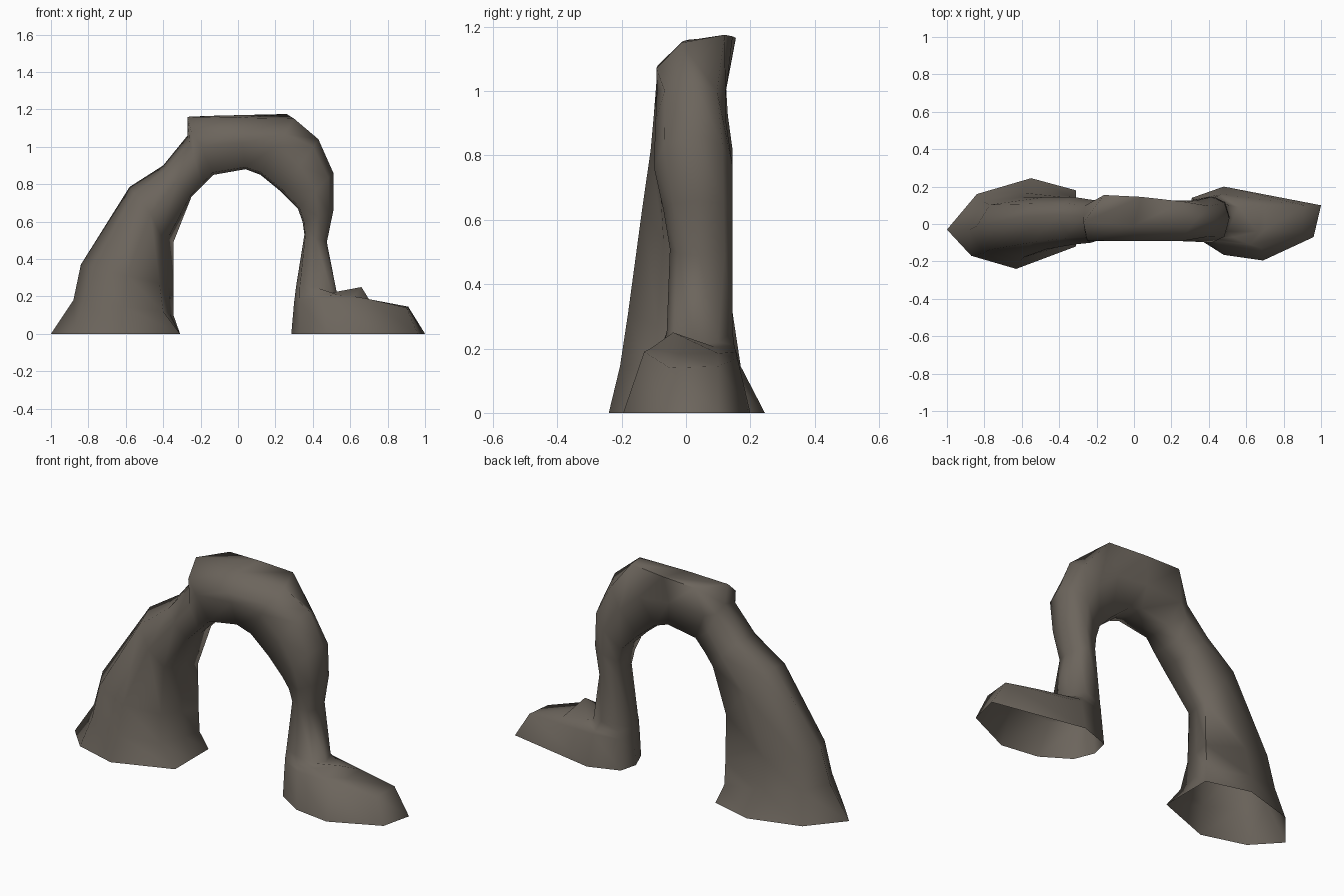
import bpy, bmesh, math

stone = bpy.data.materials.new("grey brown stone")
stone.diffuse_color = (0.15, 0.13, 0.108, 1)

# Eight-sided profile: fraction from inner to outer point, fraction of half depth
PROFILE = [(1, 0), (.86, .74), (.5, 1), (.02, .82), (0, 0), (.04, -.78), (.5, -1), (.86, -.74)]


def section(ox, oz, ix, iz, yf, yb, yo):
    """Rock section between an outer and an inner point of the arch."""
    ring = []
    for t, s in PROFILE:
        y = (yf + yb) / 2 + (yb - yf) / 2 * s
        ring.append((ix + (ox - ix) * t, yo if t == 1 else y, iz + (oz - iz) * t))
    return ring


# Left foot outline on the ground (outer, back, inner, front)
left_base = [(-1, -.03), (-.84, .16), (-.55, .245), (-.31, .18),
             (-.31, .03), (-.31, -.12), (-.63, -.24), (-.87, -.17)]

# Sections along the arch: outer x,z  inner x,z  front y, back y, outer y
arch = [(-.88, .18, -.345, .11, -.205, .17, -.03),
        (-.84, .37, -.35, .25, -.18, .145, -.01),
        (-.58, .785, -.355, .50, -.135, .145, .04),
        (-.40, .90, -.25, .73, -.11, .145, .05),
        (-.27, 1.06, -.19, .79, -.10, .13, .04),
        (-.27, 1.16, -.13, .85, -.09, .125, 0),
        (.00, 1.16, .04, .88, -.09, .125, 0),
        (.29, 1.16, .12, .85, -.09, .125, 0),
        (.43, 1.04, .23, .76, -.095, .125, .02),
        (.51, .86, .32, .67, -.10, .145, .03),
        (.51, .66, .345, .60, -.07, .145, .04),
        (.475, .49, .355, .53, -.05, .145, .04)]

# Inner faces of the left leg slant: back edge, middle and front edge
left_inner = [[(-.345, .15, .10), (-.365, .04, .11), (-.40, -.12, .12)],
              [(-.345, .14, .24), (-.375, .03, .25), (-.42, -.09, .27)],
              [(-.345, .135, .49), (-.375, .03, .51), (-.415, -.07, .53)]]

# Flat crown slab: front edge, back edge and the bevel below the front edge
crown = [[(-.27, .01, 1.16), (-.16, .155, 1.165), (-.25, -.088, 1.08)],
         [(0, -.01, 1.155), (.04, .145, 1.17), (0, -.092, 1.07)],
         [(.30, -.015, 1.15), (.26, .12, 1.175), (.25, -.092, 1.07)]]

# Right leg bottom, rock ledge and ground outline
leg_end = [(.53, .03, .21), (.51, .10, .22), (.43, .145, .25), (.33, .13, .25),
           (.31, .04, .25), (.33, -.04, .25), (.41, -.06, .25), (.50, -.04, .22)]
ledge_peak = [(.66, -.04, .25), (.56, .09, .205), (.45, .15, .21), (.325, .13, .21),
              (.305, .04, .21), (.33, -.05, .21), (.42, -.075, .21), (.53, -.07, .21)]
ledge_step = [(.70, -.03, .185), (.70, .10, .185), (.46, .155, .19), (.32, .13, .19),
              (.303, .04, .19), (.33, -.05, .19), (.43, -.09, .195), (.62, -.11, .20)]
ledge_rim = [(.90, -.05, .14), (.91, .10, .145), (.47, .16, .17), (.32, .13, .17),
             (.30, .04, .17), (.33, -.055, .17), (.45, -.11, .185), (.68, -.13, .19)]
right_base = [(.96, -.07), (1, .10), (.48, .20), (.31, .14),
              (.285, .04), (.33, -.07), (.48, -.165), (.69, -.195)]

rings = [[(x, y, 0) for x, y in left_base]]
rings += [section(*s) for s in arch]
for ring, inner in zip(rings[1:4], left_inner):
    ring[3:6] = inner
for ring, (front, back, bevel) in zip(rings[6:9], crown):
    ring[0], ring[1], ring[7] = front, back, bevel
rings += [leg_end, ledge_peak, ledge_step, ledge_rim, [(x, y, 0) for x, y in right_base]]

# Skin the sections into one hollow rock arch, open underneath
bm = bmesh.new()
loops = [[bm.verts.new(p) for p in r] for r in rings]
for a, b in zip(loops, loops[1:]):
    for k in range(8):
        j = (k + 1) % 8
        bm.faces.new((a[k], a[j], b[j], b[k]))
bmesh.ops.recalc_face_normals(bm, faces=bm.faces)
# Make sure the skin faces outwards: the crown top must point up
bm.faces.ensure_lookup_table()
top = max(bm.faces, key=lambda f: f.calc_center_median().z)
if top.normal.z < 0:
    bmesh.ops.reverse_faces(bm, faces=bm.faces)

mesh = bpy.data.meshes.new("rock_arch")
bm.to_mesh(mesh)
bm.free()
mesh.materials.append(stone)
arch_obj = bpy.data.objects.new("rock_arch", mesh)
bpy.context.collection.objects.link(arch_obj)

bpy.context.view_layer.objects.active = arch_obj
arch_obj.select_set(True)
bpy.ops.object.shade_smooth_by_angle(angle=math.radians(95))
